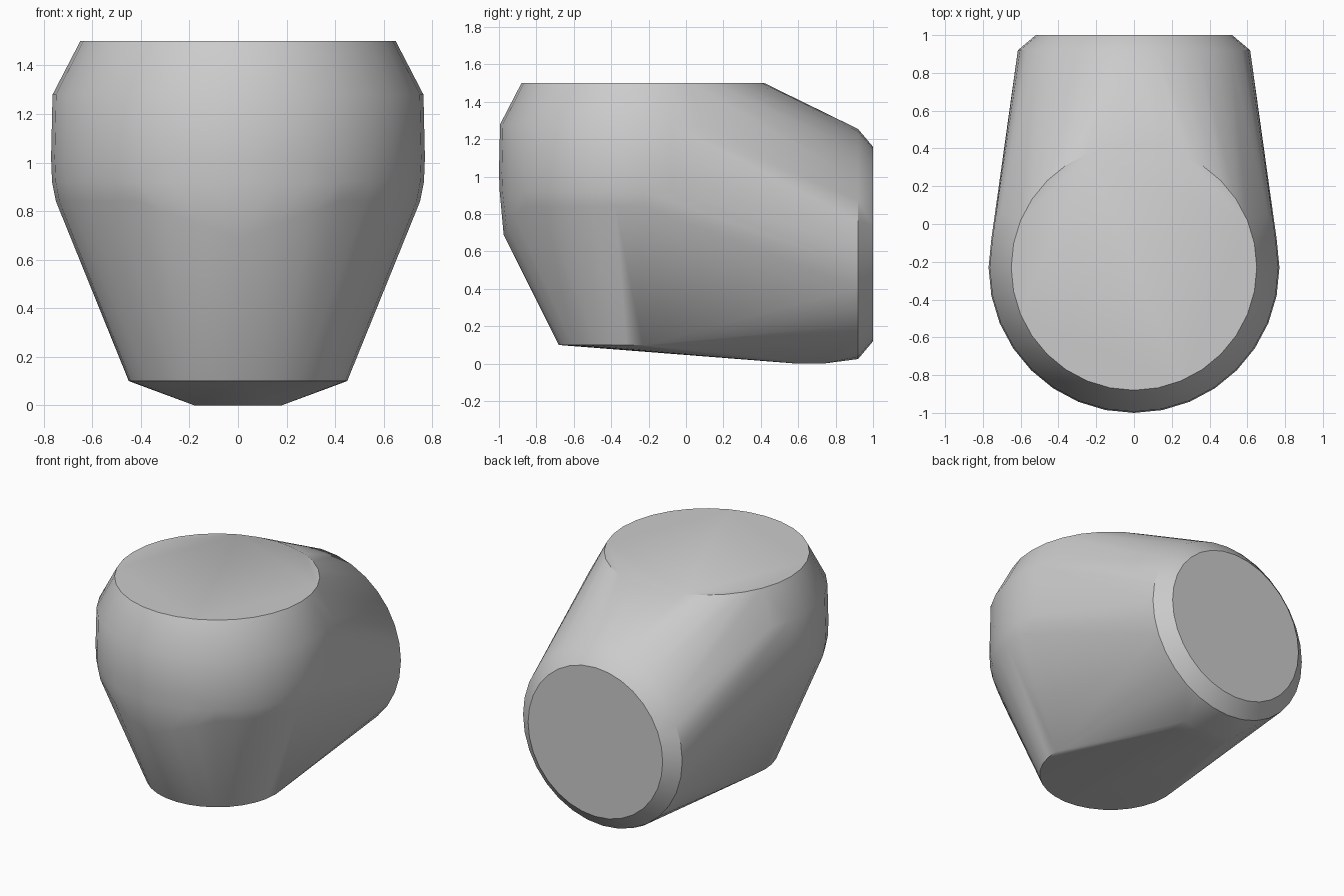
import bpy
import bmesh
from math import sin, cos, pi, radians

cube = bpy.data.objects.get("Cube")
if cube:
    bpy.data.objects.remove(cube, do_unlink=True)

SEGMENTS = 32
BODY_Y = -0.23   # axis of the upright rounded body
PIPE_Z = 0.64    # axis of the rear horizontal body


def circle(radius):
    for i in range(SEGMENTS):
        a = 2 * pi * i / SEGMENTS
        yield radius * cos(a), radius * sin(a)


points = []

# Upright body: foot, rounded belly and flat top
for radius, z in ((0.45, 0.1), (0.75, 0.84), (0.766, 0.92), (0.77, 1.02), (0.764, 1.28), (0.65, 1.5)):
    points += [(x, BODY_Y + y, z) for x, y in circle(radius)]

# Lower bulge at the front of the belly
points += [(x, -0.975 + 0.6 * x * x, 0.69 + abs(x) * 0.35) for x in (-0.3, -0.15, 0, 0.15, 0.3)]

# Rear body: wide rim and chamfered end
for radius, y in ((0.615, 0.92), (0.52, 1.0)):
    points += [(x, y, PIPE_Z + z) for x, z in circle(radius)]

# Flat patch under the rear
points += [(x, y, 0) for x in (-0.18, 0.18) for y in (0.6, 0.73)]

# Wrap everything in one convex shell
bm = bmesh.new()
for p in points:
    bm.verts.new(p)
bmesh.ops.convex_hull(bm, input=bm.verts, use_existing_faces=False)
bmesh.ops.delete(bm, geom=[v for v in bm.verts if not v.link_faces], context='VERTS')
bmesh.ops.dissolve_limit(bm, angle_limit=radians(0.5), verts=bm.verts, edges=bm.edges)
bmesh.ops.recalc_face_normals(bm, faces=bm.faces)

mesh = bpy.data.meshes.new("body_shell")
bm.to_mesh(mesh)
bm.free()
shell = bpy.data.objects.new("body_shell", mesh)
bpy.context.collection.objects.link(shell)

# Plain grey surface
grey = bpy.data.materials.new("light_grey")
grey.use_nodes = True
colour = (0.6, 0.6, 0.6, 1)
grey.diffuse_color = colour
grey.node_tree.nodes["Principled BSDF"].inputs["Base Color"].default_value = colour
mesh.materials.append(grey)

bpy.ops.object.select_all(action='DESELECT')
shell.select_set(True)
bpy.context.view_layer.objects.active = shell
bpy.ops.object.shade_smooth_by_angle(angle=radians(30))
